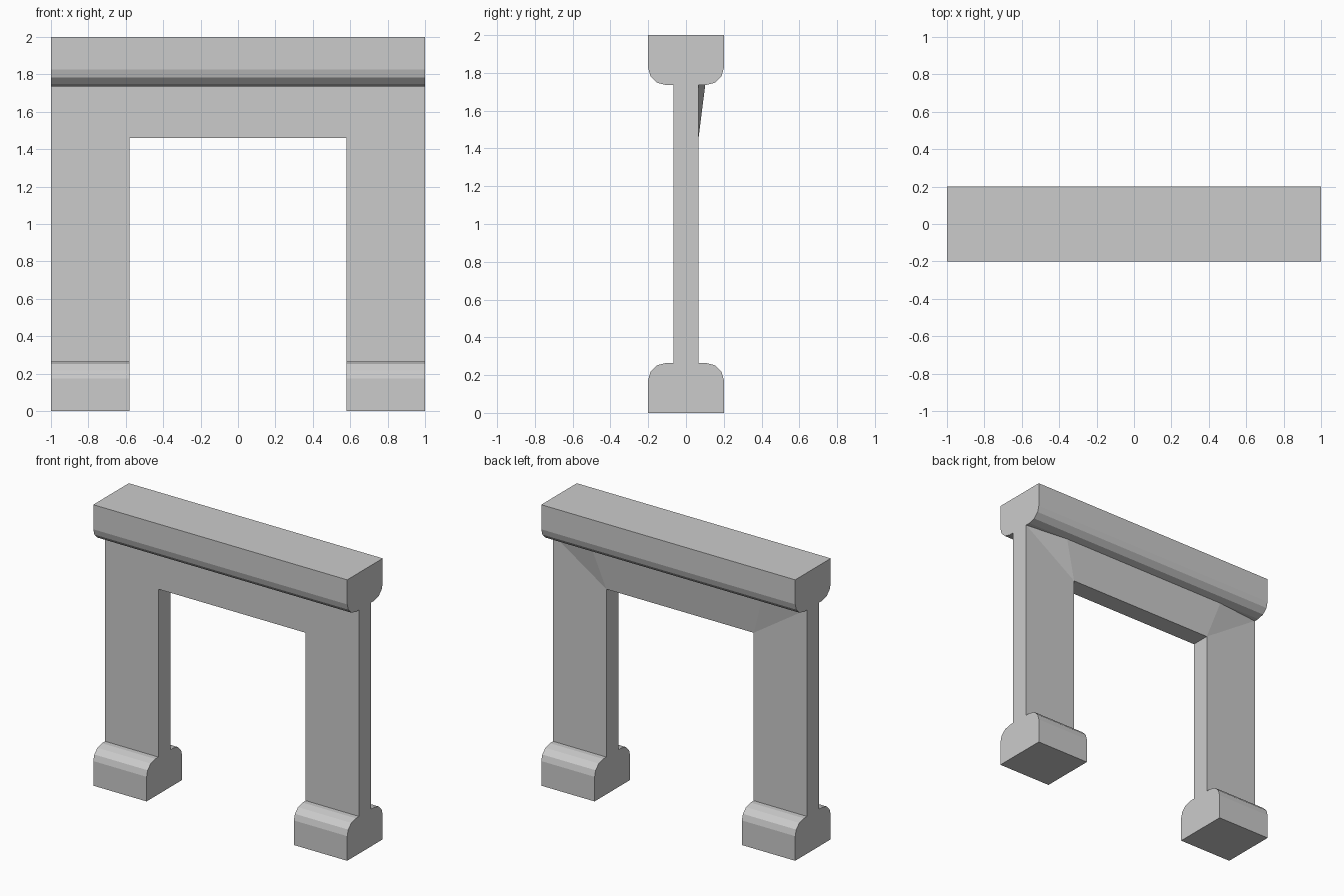
import bpy, bmesh
from mathutils import Vector

if "Cube" in bpy.data.objects:
    bpy.data.objects.remove(bpy.data.objects["Cube"])

HALF_T = 0.067          # half thickness of the wall
LEG_IN = 0.58           # inner edge of each leg
Z_FOOT, Z_OPEN, Z_CAP = 0.265, 1.46, 1.737


def finish(name, bm):
    bmesh.ops.recalc_face_normals(bm, faces=bm.faces)
    mesh = bpy.data.meshes.new(name)
    bm.to_mesh(mesh)
    bm.free()
    obj = bpy.data.objects.new(name, mesh)
    bpy.context.collection.objects.link(obj)
    return obj


def extrude(name, points, offset):
    """Extrude a closed outline along the offset vector."""
    bm = bmesh.new()
    face = bm.faces.new([bm.verts.new(p) for p in points])
    ext = bmesh.ops.extrude_face_region(bm, geom=[face], use_keep_orig=True)
    verts = [g for g in ext["geom"] if isinstance(g, bmesh.types.BMVert)]
    bmesh.ops.translate(bm, verts=verts, vec=Vector(offset))
    return finish(name, bm)


# Rounded block profile (y, z), shared by the feet and the upside-down cap
half = [(0.2, 0), (0.2, 0.175), (0.188, 0.217), (0.153, 0.252), (0.102, Z_FOOT)]
profile = half + [(-y, z) for y, z in reversed(half)]

# Feet
for side, x0 in (("left", -1), ("right", LEG_IN)):
    extrude(side + "_foot", [(x0, y, z) for y, z in profile], (1 - LEG_IN, 0, 0))

# Cap beam
extrude("cap_beam", [(-1, y, 2 - z) for y, z in profile], (2, 0, 0))

# Legs and lintel as one arch-shaped slab
arch = [(-1, Z_FOOT), (-LEG_IN, Z_FOOT), (-LEG_IN, Z_OPEN), (LEG_IN, Z_OPEN),
        (LEG_IN, Z_FOOT), (1, Z_FOOT), (1, Z_CAP), (-1, Z_CAP)]
extrude("wall", [(x, -HALF_T, z) for x, z in arch], (0, 2 * HALF_T, 0))

# Sloping panel on the back of the lintel
bm = bmesh.new()
corners = [(-1, HALF_T, Z_CAP), (-LEG_IN, HALF_T, Z_OPEN), (LEG_IN, HALF_T, Z_OPEN),
           (1, HALF_T, Z_CAP), (0.67, 0.102, Z_CAP), (-0.67, 0.102, Z_CAP)]
v = [bm.verts.new(c) for c in corners]
for ids in ((0, 1, 5), (1, 2, 4, 5), (2, 3, 4), (0, 5, 4, 3), (3, 2, 1, 0)):
    bm.faces.new([v[i] for i in ids])
finish("back_panel", bm)
